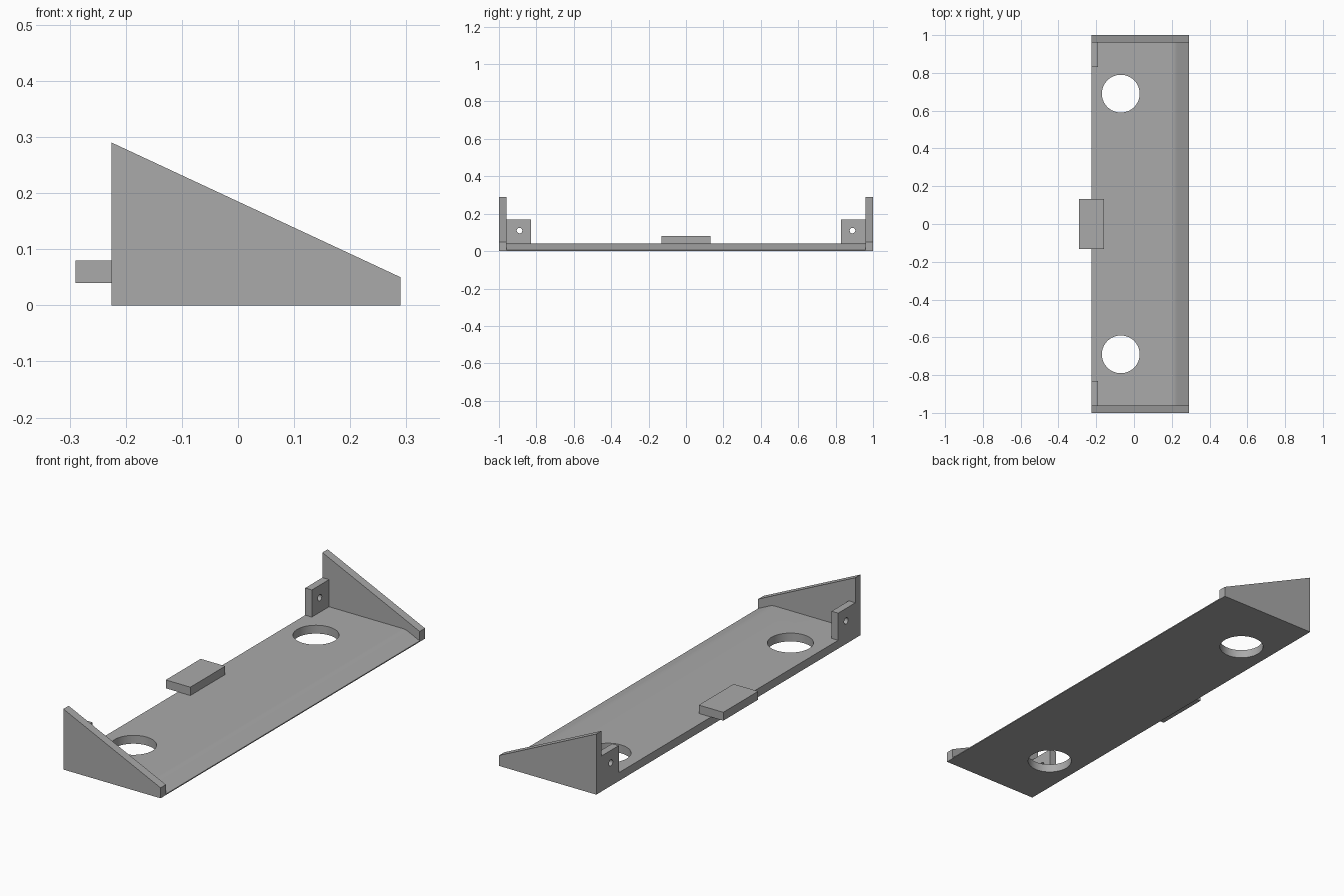
import bpy
import bmesh
from math import radians
from mathutils import Vector, Matrix

old = bpy.data.objects.get("Cube")
if old:
    bpy.data.objects.remove(old, do_unlink=True)

GREY = (0.4, 0.4, 0.4, 1)
grey = bpy.data.materials.new("plain grey")
grey.use_nodes = True
grey.diffuse_color = GREY
grey.node_tree.nodes["Principled BSDF"].inputs["Base Color"].default_value = GREY

BACK, FRONT = -0.225, 0.29      # tall and low edges in x
THICK = 0.04                    # plate and wall thickness


def extrude_profile(name, points, y0, y1):
    """Solid from an x-z profile swept along y."""
    bm = bmesh.new()
    face = bm.faces.new([bm.verts.new((x, y0, z)) for x, z in points])
    swept = bmesh.ops.extrude_face_region(bm, geom=[face])["geom"]
    verts = [v for v in swept if isinstance(v, bmesh.types.BMVert)]
    bmesh.ops.translate(bm, verts=verts, vec=(0, y1 - y0, 0))
    bmesh.ops.recalc_face_normals(bm, faces=bm.faces)
    mesh = bpy.data.meshes.new(name)
    bm.to_mesh(mesh)
    bm.free()
    mesh.materials.append(grey)
    obj = bpy.data.objects.new(name, mesh)
    bpy.context.collection.objects.link(obj)
    return obj


def box(name, x0, x1, y0, y1, z0, z1):
    return extrude_profile(name, [(x0, z0), (x1, z0), (x1, z1), (x0, z1)], y0, y1)


def drill(obj, center, radius, depth, rotation=(0, 0, 0)):
    """Cut a round hole and discard the cutter."""
    bpy.ops.mesh.primitive_cylinder_add(vertices=64, radius=radius, depth=depth,
                                        location=center, rotation=rotation)
    cutter = bpy.context.object
    cutter.hide_render = True
    cutter.data.materials.append(grey)
    cut = obj.modifiers.new("hole", "BOOLEAN")
    cut.operation, cut.solver, cut.object = "DIFFERENCE", "EXACT", cutter
    bpy.context.view_layer.objects.active = obj
    bpy.ops.object.modifier_apply(modifier=cut.name)
    bpy.data.objects.remove(cutter, do_unlink=True)


def smooth(obj):
    bpy.ops.object.select_all(action="DESELECT")
    obj.select_set(True)
    bpy.context.view_layer.objects.active = obj
    bpy.ops.object.shade_smooth_by_angle(angle=radians(20))


# Base plate: the low edge slopes down, with a softly rounded shoulder
a, b, c = Vector((0.2, THICK)), Vector((0.215, THICK)), Vector((0.229, 0.0335))
shoulder = [a * (1 - t) ** 2 + b * 2 * t * (1 - t) + c * t * t
            for t in (i / 6 for i in range(7))]
profile = [(BACK, 0), (FRONT, 0), (FRONT, 0.005)]
profile += [tuple(p) for p in reversed(shoulder)] + [(BACK, THICK)]
plate = extrude_profile("base_plate", profile, THICK - 1, 1 - THICK)
for side in (-1, 1):
    drill(plate, (-0.07, side * 0.69, 0.02), 0.1, 0.2)
smooth(plate)

# Sloped end walls and drilled mounting tabs
wall = [(BACK, 0), (FRONT, 0), (FRONT, 0.05), (BACK, 0.29)]
for name, side in (("front", -1), ("back", 1)):
    extrude_profile(name + "_end_wall", wall, side * (1 - THICK), side)
    tab = box(name + "_mounting_tab", BACK, -0.19, side * 0.83, side * (1 - THICK), THICK, 0.17)
    drill(tab, (-0.21, side * 0.89, 0.11), 0.015, 0.2, (0, radians(90), 0))
    smooth(tab)

# Catch block overhanging the tall edge
box("catch_block", -0.29, -0.16, -0.132, 0.132, THICK, 0.08)
